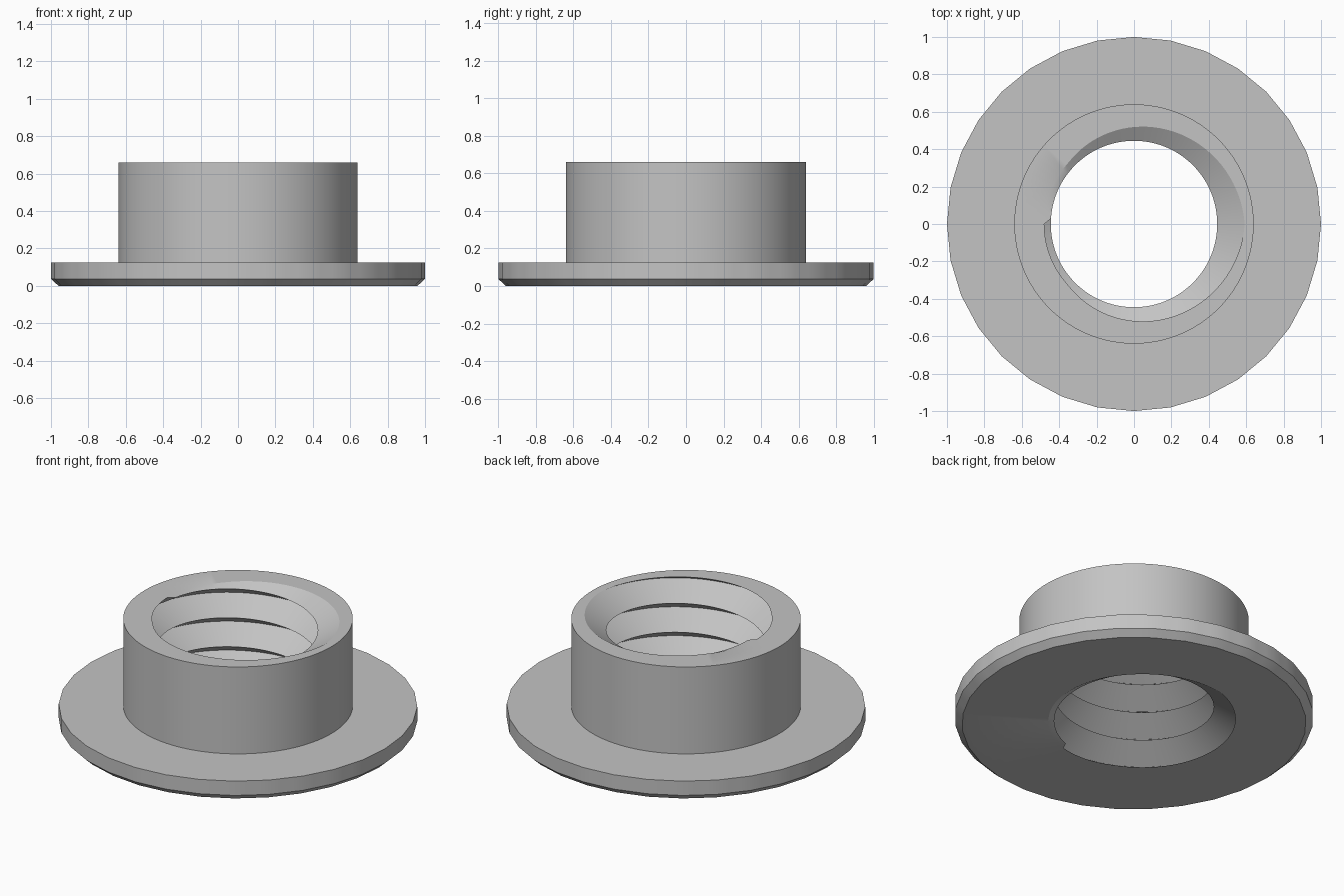
import bpy, bmesh, math

cube = bpy.data.objects.get("Cube")
if cube:
    bpy.data.objects.remove(cube, do_unlink=True)

# Main sizes
HEIGHT = 0.66
COLLAR_R, FLANGE_R, FLANGE_TOP = 0.64, 1.0, 0.125
CHAMFER_Z, CHAMFER_R = 0.037, 0.96
CREST_R, ROOT_R, MOUTH_R = 0.445, 0.592, 0.48
STEPS, FLANGE_SIDES = 96, 32
PITCH = HEIGHT * STEPS / 356
HALF_TURNS = 10

grey = bpy.data.materials.new("grey_metal")
grey.use_nodes = True
colour = (0.55, 0.55, 0.55, 1)
grey.diffuse_color = colour
grey.node_tree.nodes["Principled BSDF"].inputs["Base Color"].default_value = colour


def thread_radius(turn, z):
    """Sharp V thread: root at the top edge when turn is 0."""
    phase = ((HEIGHT - z) / PITCH + turn) % 1.0
    r = ROOT_R - (ROOT_R - CREST_R) * (1 - abs(2 * phase - 1))
    at_mouth = z <= 0 or z >= HEIGHT
    return max(r, MOUTH_R) if at_mouth else r


def facet(angle):
    """Scale that turns a circle into the flange's polygon."""
    half = math.pi / FLANGE_SIDES
    return math.cos(half) / math.cos(angle % (2 * half) - half)


def section(i):
    """Closed (radius, height) loop at one step around the axis."""
    turn = i / STEPS
    f = facet(turn * math.tau)
    loop = []
    for j in range(HALF_TURNS + 1):
        z = HEIGHT + (turn - j / 2) * PITCH
        z = min(max(z, 0.0), HEIGHT)
        if z < 1e-6:
            z = 0.0
        elif z > HEIGHT - 1e-6:
            z = HEIGHT
        loop.append((thread_radius(turn, z), z))
    # Flange underside, chamfer, rim, then collar
    loop += [(CHAMFER_R * f, 0), (FLANGE_R * f, CHAMFER_Z), (FLANGE_R * f, FLANGE_TOP),
             (COLLAR_R, FLANGE_TOP), (COLLAR_R, HEIGHT)]
    return loop


# Sweep the section round the axis, following the thread helix
bm = bmesh.new()
columns = []
for i in range(STEPS + 1):
    a = math.tau * i / STEPS
    columns.append([bm.verts.new((r * math.cos(a), r * math.sin(a), z))
                    for r, z in section(i)])
for a, b in zip(columns, columns[1:]):
    for k in range(len(a)):
        n = (k + 1) % len(a)
        bm.faces.new((a[k], b[k], b[n], a[n]))
bmesh.ops.remove_doubles(bm, verts=bm.verts, dist=1e-5)
bmesh.ops.recalc_face_normals(bm, faces=bm.faces)

mesh = bpy.data.meshes.new("flanged_threaded_bushing")
bm.to_mesh(mesh)
bm.free()
mesh.materials.append(grey)
bushing = bpy.data.objects.new("flanged_threaded_bushing", mesh)
bpy.context.collection.objects.link(bushing)

bpy.ops.object.select_all(action="DESELECT")
bushing.select_set(True)
bpy.context.view_layer.objects.active = bushing
bpy.ops.object.shade_smooth_by_angle(angle=math.radians(28))
